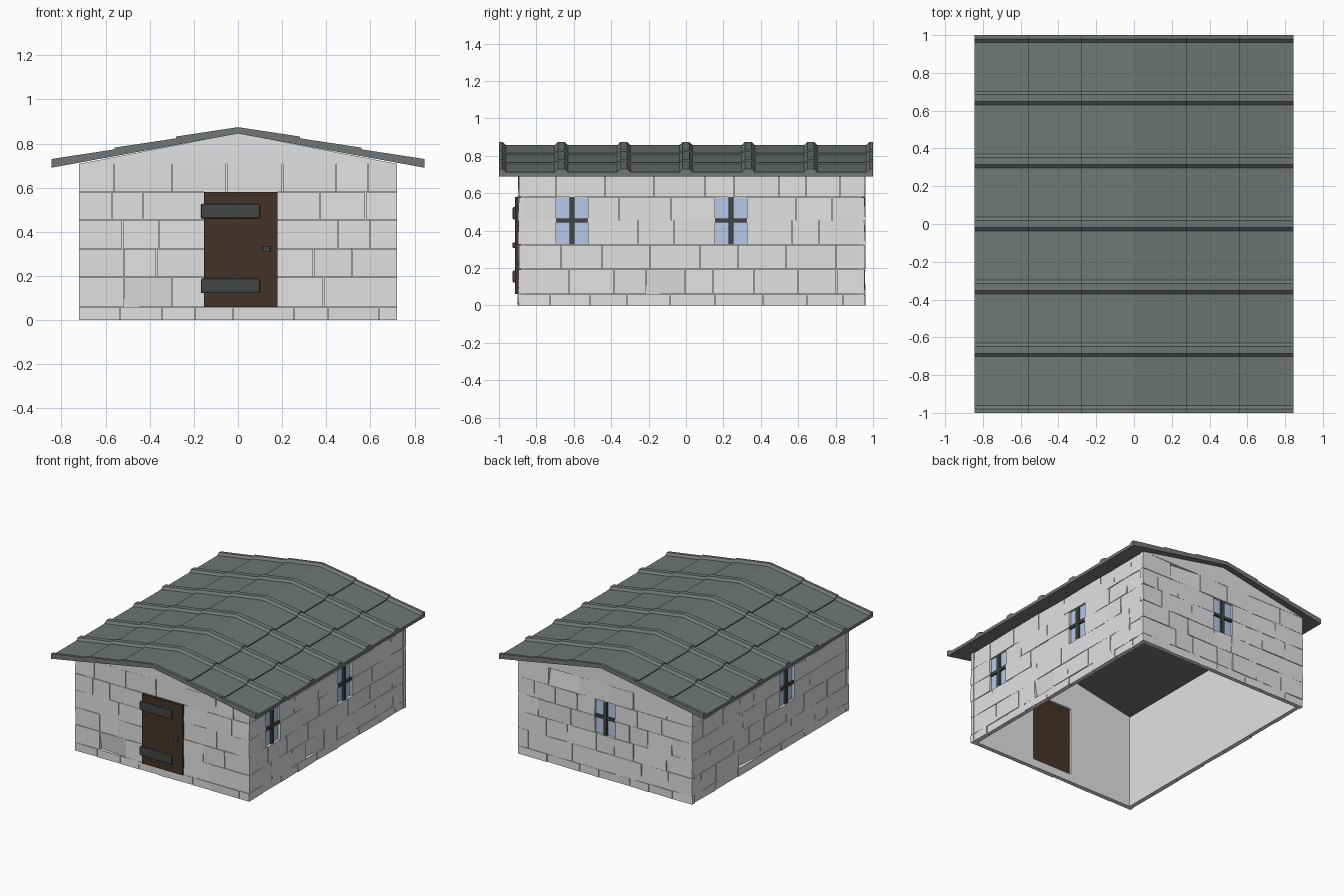
import bpy, bmesh, random
from mathutils import Vector

if "Cube" in bpy.data.objects:
    bpy.data.objects.remove(bpy.data.objects["Cube"])

random.seed(7)

def mat(name, c):
    m = bpy.data.materials.new(name)
    m.diffuse_color = (*c, 1)
    m.use_nodes = True
    m.node_tree.nodes["Principled BSDF"].inputs["Base Color"].default_value = m.diffuse_color
    return m

STONE = mat("pale_stone", (0.76, 0.76, 0.76))
ROOF = mat("slate_grey", (0.165, 0.185, 0.178))
WOOD = mat("dark_wood", (0.06, 0.033, 0.02))
IRON = mat("dark_iron", (0.055, 0.062, 0.056))
GLASS = mat("window_blue", (0.48, 0.60, 0.82))

def finish(bm, name, m):
    bmesh.ops.recalc_face_normals(bm, faces=bm.faces)
    me = bpy.data.meshes.new(name)
    bm.to_mesh(me)
    bm.free()
    me.materials.append(m)
    ob = bpy.data.objects.new(name, me)
    bpy.context.collection.objects.link(ob)
    return ob

def hexa(bm, pts):
    """Box from 8 points: inner quad then outer quad."""
    v = [bm.verts.new(p) for p in pts]
    for f in ((0, 1, 2, 3), (4, 5, 6, 7), (0, 1, 5, 4), (1, 2, 6, 5), (2, 3, 7, 6), (3, 0, 4, 7)):
        bm.faces.new([v[i] for i in f])

def wall_box(bm, to, u0, u1, z0, z1, d0, d1, jitter=0, chip=None):
    """Box in wall space: u along the wall, z up, d outward from the wall face."""
    quad = [(u0, z0), (u1, z0), (u1, z1), (u0, z1)]
    outer = [d1 - random.uniform(0, jitter) for _ in quad]
    if chip is not None:
        outer[chip] = d0 + 0.002
    hexa(bm, [to(u, z, d0) for u, z in quad] + [to(u, z, d) for (u, z), d in zip(quad, outer)])

# Wall frames: (u, z, d) to world
FRAMES = {
    "front": lambda u, z, d: Vector((u, -0.90 - d, z)),
    "back": lambda u, z, d: Vector((u, 0.96 + d, z)),
    "right": lambda u, z, d: Vector((0.72 + d, u, z)),
    "left": lambda u, z, d: Vector((-0.72 - d, u, z)),
}
ROWS = [0, 0.06, 0.195, 0.325, 0.455, 0.58, 0.71]
WIN_Z = (0.325, 0.58)
DOOR = (-0.155, 0.18, 0.06, 0.58)
WINDOWS = {"front": [], "back": [0.0], "right": [-0.61, 0.24], "left": [-0.17]}
CHIPS = {"front": [(-0.4, 0.1, 0)], "back": [(0.4, 0.65, 2)],
         "right": [(-0.1, 0.1, 0)], "left": [(0.78, 0.62, 3), (0.22, 0.15, 1)]}
SPAN = {"front": (-0.72, 0.72), "back": (-0.72, 0.72), "right": (-0.87, 0.93), "left": (-0.87, 0.93)}
HALF = 0.085

def bricks(side):
    to, (a, b) = FRAMES[side], SPAN[side]
    holes = [(w - HALF, w + HALF, *WIN_Z) for w in WINDOWS[side]]
    if side == "front":
        holes.append(DOOR)
    bm = bmesh.new()
    for z0, z1 in zip(ROWS, ROWS[1:]):
        zm = (z0 + z1) / 2
        cuts = [a]
        for h in sorted(holes):
            if h[2] < zm < h[3]:
                cuts += [h[0], h[1]]
        cuts.append(b)
        for s, e in zip(cuts[::2], cuts[1::2]):
            u = s
            while u < e - 0.001:
                n = u + random.uniform(0.14, 0.28)
                if e - n < 0.07:
                    n = e
                chip = next((c for cu, cz, c in CHIPS[side] if u <= cu < n and z0 < cz < z1), None)
                wall_box(bm, to, u, n - 0.003 * (n < e), z0, z1 - 0.002, -0.033, 0, 0.008, chip)
                u = n
    finish(bm, side + "_stone_blocks", STONE)

def lining(side):
    to, (a, b) = FRAMES[side], SPAN[side]
    bm = bmesh.new()
    if side == "front":
        for u0, u1, z0, z1 in ((a, DOOR[0], 0, 0.71), (DOOR[1], b, 0, 0.71),
                               (DOOR[0], DOOR[1], 0, 0.06), (DOOR[0], DOOR[1], 0.58, 0.71)):
            wall_box(bm, to, u0, u1, z0, z1, -0.036, -0.03)
    else:
        wall_box(bm, to, a, b, 0, 0.71, -0.036, -0.03)
    finish(bm, side + "_wall_lining", STONE)

for side in FRAMES:
    bricks(side)
    lining(side)
    # Windows: glass plate and a cross of bars
    for i, w in enumerate(WINDOWS[side]):
        to = FRAMES[side]
        bm = bmesh.new()
        wall_box(bm, to, w - HALF, w + HALF, *WIN_Z, -0.028, -0.02)
        finish(bm, f"{side}_glass_{i}", GLASS)
        bm = bmesh.new()
        wall_box(bm, to, w - 0.013, w + 0.013, *WIN_Z, -0.022, -0.004)
        wall_box(bm, to, w - HALF, w + HALF, 0.443, 0.465, -0.022, -0.006)
        finish(bm, f"{side}_window_bars_{i}", IRON)

# Gables under the roof
for side in ("front", "back"):
    to = FRAMES[side]
    bm = bmesh.new()
    rings = [[bm.verts.new(to(u, z, d)) for u, z in ((-0.72, 0.708), (0.72, 0.708), (0, 0.846))]
             for d in (-0.034, -0.003)]
    for r in rings:
        bm.faces.new(r)
    for i in range(3):
        j = (i + 1) % 3
        bm.faces.new((rings[0][i], rings[0][j], rings[1][j], rings[1][i]))
    finish(bm, side + "_gable", STONE)

# Roof: three overlapping tile courses per slope with raised ribs
profile = [(-1, 0.017), (-0.98, 0.017), (-0.962, 0)]
for k in range(-2, 3):
    c = k / 3
    profile += [(c - 0.036, 0), (c - 0.018, 0.017), (c + 0.018, 0.017), (c + 0.036, 0)]
profile += [(0.962, 0), (0.98, 0.017), (1, 0.017)]
EDGES = [0, 0.28, 0.56, 0.845]
for sgn, label in ((1, "right"), (-1, "left")):
    bm = bmesh.new()
    for x0, x1 in zip(EDGES, EDGES[1:]):
        ends = []
        for x, lift in ((x0, 0), (x1, 0.008)):
            top = [bm.verts.new((sgn * x, y, 0.857 - 0.18 * x + h + lift)) for y, h in profile]
            bot = [bm.verts.new((sgn * x, y, 0.845 - 0.183 * x)) for y, h in profile]
            ends.append((top, bot))
        (t0, b0), (t1, b1) = ends
        for i in range(len(profile) - 1):
            bm.faces.new((t0[i], t0[i + 1], t1[i + 1], t1[i]))
            bm.faces.new((b0[i], b0[i + 1], b1[i + 1], b1[i]))
            if x0 > 0:
                bm.faces.new((t0[i], t0[i + 1], b0[i + 1], b0[i]))
            bm.faces.new((t1[i], t1[i + 1], b1[i + 1], b1[i]))
        for i in (0, -1):
            bm.faces.new((t0[i], t1[i], b1[i], b0[i]))
    finish(bm, label + "_roof_slope", ROOF)

# Door with two strap hinges and a handle
def front_part(name, u0, u1, z0, z1, d0, d1, m, bevel=0):
    bm = bmesh.new()
    wall_box(bm, FRAMES["front"], u0, u1, z0, z1, d0, d1)
    ob = finish(bm, name, m)
    if bevel:
        b = ob.modifiers.new("bevel", "BEVEL")
        b.width, b.segments = bevel, 2

front_part("door", *DOOR, -0.02, 0.014, WOOD)
front_part("lower_hinge", -0.168, 0.10, 0.122, 0.188, 0.008, 0.027, IRON, 0.007)
front_part("upper_hinge", -0.168, 0.10, 0.46, 0.526, 0.008, 0.027, IRON, 0.007)
front_part("door_handle", 0.112, 0.147, 0.308, 0.337, 0.01, 0.027, IRON, 0.004)
